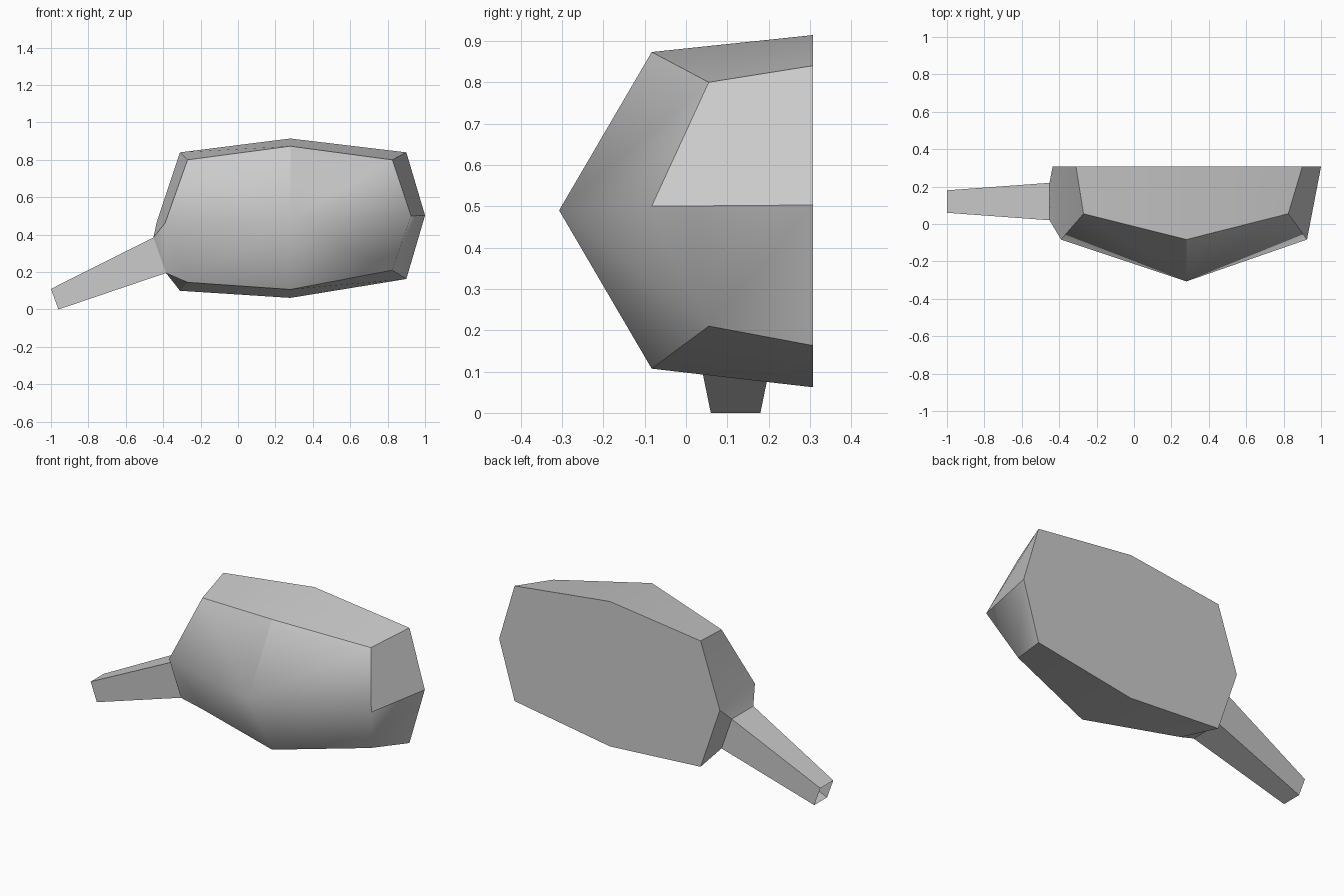
import bpy
import bmesh
import math

cube = bpy.data.objects.get("Cube")
if cube:
    bpy.data.objects.remove(cube, do_unlink=True)

# One plain material for everything
GREY = (0.6, 0.6, 0.6, 1.0)
grey = bpy.data.materials.new("plain_grey")
grey.use_nodes = True
grey.diffuse_color = GREY
grey.node_tree.nodes["Principled BSDF"].inputs["Base Color"].default_value = GREY

SHARP_ANGLE = math.radians(25)


def sharpen(bm):
    """Smooth faces with hard edges wherever the surface turns strongly."""
    bmesh.ops.recalc_face_normals(bm, faces=bm.faces)
    for face in bm.faces:
        face.smooth = True
    for edge in bm.edges:
        edge.smooth = edge.calc_face_angle(0) < SHARP_ANGLE


def finish(bm, name):
    mesh = bpy.data.meshes.new(name)
    bm.to_mesh(mesh)
    bm.free()
    mesh.materials.append(grey)
    obj = bpy.data.objects.new(name, mesh)
    bpy.context.collection.objects.link(obj)
    return obj


def socket_ring(upper, lower, near, far):
    """Rectangle across the stalk: back top, front top, front bottom, back bottom."""
    (ux, uz), (lx, lz) = upper, lower
    return [(ux, far, uz), (ux, near, uz), (lx, near, lz), (lx, far, lz)]


socket = socket_ring((-0.452, 0.385), (-0.385, 0.195), 0.02, 0.22)
tip = socket_ring((-1.0, 0.11), (-0.96, 0.0), 0.06, 0.18)

# Housing: flat back outline, smaller front rim and a pointed nose
BACK_Y, CORNER_Y, MIDDLE_Y = 0.307, 0.055, -0.083
back_outline = [(-0.31, 0.84), (0.28, 0.914), (0.9, 0.84), (1.0, 0.503),
                (0.9, 0.163), (0.28, 0.062), (-0.31, 0.1), (-0.435, 0.466)]
rim_outline = [(-0.27, 0.8), (0.28, 0.873), (0.825, 0.8), (0.925, 0.5),
               (0.825, 0.21), (0.28, 0.107), (-0.27, 0.145), (-0.39, 0.462)]

bm = bmesh.new()
back = [bm.verts.new((x, BACK_Y, z)) for x, z in back_outline]
rim = [bm.verts.new((x, MIDDLE_Y if i % 2 else CORNER_Y, z))
       for i, (x, z) in enumerate(rim_outline)]
nose = bm.verts.new((0.28, -BACK_Y, 0.49))
hole = [bm.verts.new(p) for p in socket]

# Back plate and outer band, leaving a gap at the stalk corner
bm.faces.new(back)
for i in range(8):
    j = (i + 1) % 8
    if i != 6:
        bm.faces.new((back[i], back[j], rim[j], rim[i]))

# Four front panels meeting at the nose
for i in (1, 3, 5, 7):
    bm.faces.new((nose, rim[i], rim[(i + 1) % 8], rim[(i + 2) % 8]))

# Facets around the stalk opening
corner = [back[7], rim[7], rim[6], back[6]]
for i in range(4):
    j = (i + 1) % 4
    bm.faces.new((corner[i], hole[i], hole[j], corner[j]))

# Soft front, with one crease above the nose and a soft lower right edge
sharpen(bm)
for edge in nose.link_edges:
    edge.smooth = edge.other_vert(nose) is not rim[1]
bm.edges.get((rim[3], rim[4])).smooth = True
finish(bm, "housing")

# Stalk: tapered tube, open at the tip
bm = bmesh.new()
rings = [[bm.verts.new(p) for p in ring] for ring in (socket, tip)]
for i in range(4):
    j = (i + 1) % 4
    bm.faces.new((rings[0][i], rings[0][j], rings[1][j], rings[1][i]))
sharpen(bm)
finish(bm, "stalk")
